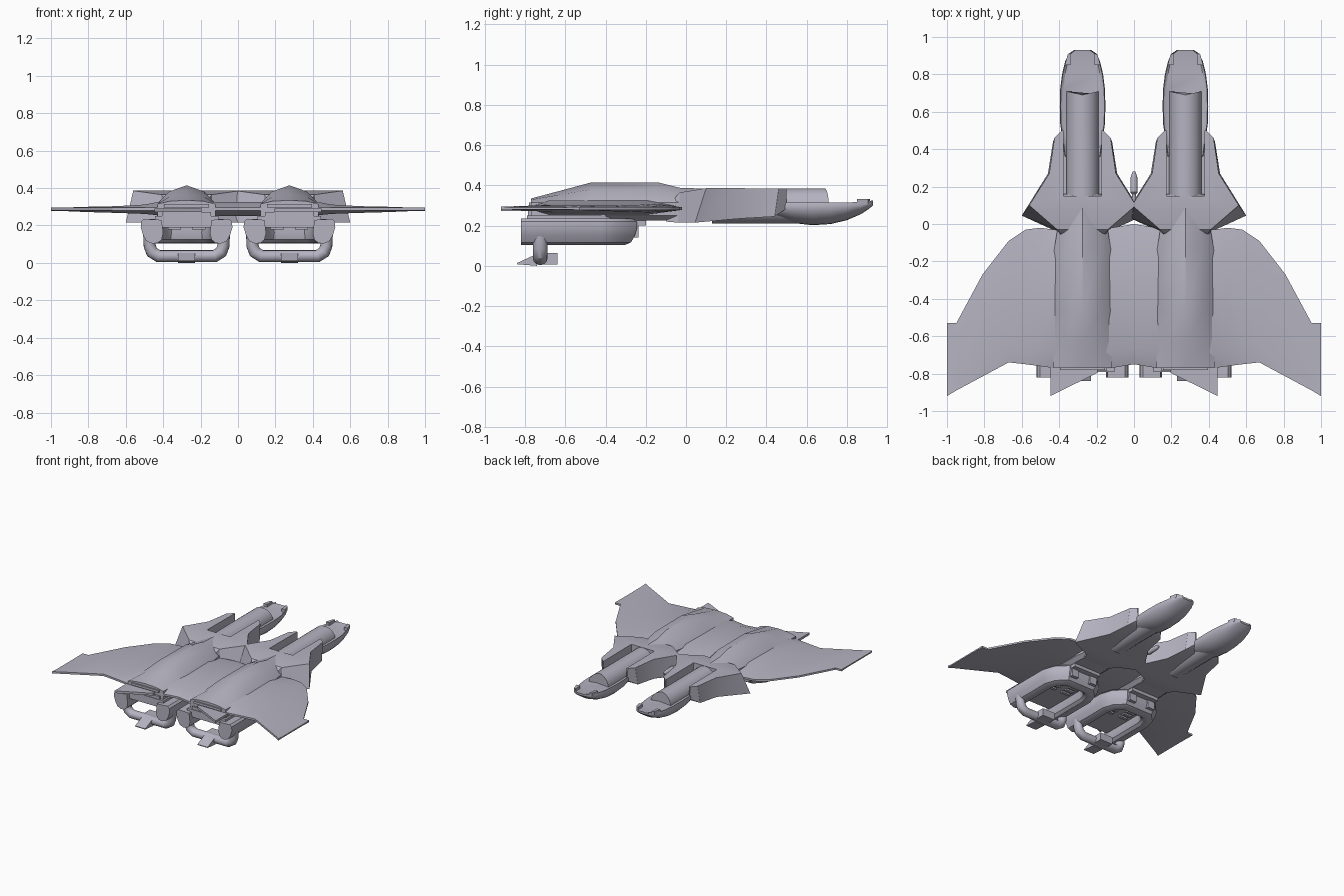
import bpy, bmesh, math
from mathutils import Vector

if "Cube" in bpy.data.objects:
    bpy.data.objects.remove(bpy.data.objects["Cube"], do_unlink=True)

hull = bpy.data.materials.new("lilac_grey_hull")
hull.use_nodes = True
COLOUR = (0.46, 0.45, 0.53, 1)
hull.diffuse_color = COLOUR
hull.node_tree.nodes["Principled BSDF"].inputs["Base Color"].default_value = COLOUR
parts = []
POD = 0.275  # offset of each twin body from the centre line


def finish(name, bm):
    bmesh.ops.remove_doubles(bm, verts=bm.verts, dist=0.0001)
    bmesh.ops.recalc_face_normals(bm, faces=bm.faces)
    mesh = bpy.data.meshes.new(name)
    bm.to_mesh(mesh)
    bm.free()
    mesh.materials.append(hull)
    obj = bpy.data.objects.new(name, mesh)
    bpy.context.collection.objects.link(obj)
    parts.append(obj)
    return obj


def loft(name, rings):
    """Skin a list of equal closed rings and cap both ends."""
    bm = bmesh.new()
    rows = [[bm.verts.new(p) for p in ring] for ring in rings]
    n = len(rows[0])
    for a, b in zip(rows, rows[1:]):
        for i in range(n):
            bm.faces.new((a[i], a[(i + 1) % n], b[(i + 1) % n], b[i]))
    bm.faces.new(rows[0])
    bm.faces.new(rows[-1])
    return finish(name, bm)


def prism(name, outline, z0, z1):
    return loft(name, [[(x, y, z) for x, y in outline] for z in (z0, z1)])


def box(name, x0, x1, y0, y1, z0, z1):
    return prism(name, [(x0, y0), (x1, y0), (x1, y1), (x0, y1)], z0, z1)


def sweep(name, path, section, axis):
    """Carry a section (outward offset, offset along axis) along a flat path."""
    axis = Vector(axis)
    path = [Vector(p) for p in path]
    rings = []
    for i, p in enumerate(path):
        before = (p - path[max(i - 1, 0)]).normalized()
        after = (path[min(i + 1, len(path) - 1)] - p).normalized()
        out = (before + after).normalized().cross(axis)
        stretch = 1.0
        if 0 < i < len(path) - 1:
            stretch = 1 / max(0.6, math.cos(before.angle(after) / 2))
        rings.append([p + out * u * stretch + axis * v for u, v in section])
    return loft(name, rings)


def oval(rx, rz, n=16):
    return [(rx * math.cos(math.tau * i / n), rz * math.sin(math.tau * i / n)) for i in range(n)]


# Wings: x, front y, rear y, top z, bottom z
stations = [(0, -0.0, -0.75, 0.325, 0.25), (0.12, -0.02, -0.77, 0.325, 0.25),
            (0.43, -0.03, -0.77, 0.325, 0.255), (0.50, -0.02, -0.76, 0.312, 0.262),
            (0.58, -0.03, -0.75, 0.307, 0.265), (0.67, -0.09, -0.74, 0.303, 0.268),
            (0.81, -0.27, -0.815, 0.3, 0.272), (0.95, -0.53, -0.89, 0.294, 0.278),
            (1.0, -0.53, -0.92, 0.291, 0.281)]
for side, label in ((1, "left"), (-1, "right")):
    rings = []
    for x, front, rear, top, low in stations:
        chord = front - rear
        a, b = front - 0.22 * chord, rear + 0.12 * chord
        rings.append([(side * x, y, z) for y, z in (
            (front, 0.292), (a, top), (b, top), (rear, 0.295),
            (rear, 0.28), (b, low), (a, low), (front, 0.278))])
    loft("wing_" + label, rings)

for side, label in ((1, "left"), (-1, "right")):
    cx = side * POD

    # Ridged fuselage: y, half width, ridge z
    rings = []
    for y, h, top in ((-0.77, 0.155, 0.335), (-0.63, 0.157, 0.372), (-0.47, 0.158, 0.415),
                      (-0.14, 0.152, 0.415), (-0.03, 0.135, 0.388), (0.16, 0.1, 0.382)):
        mid = 0.32 + 0.64 * (top - 0.32)
        rings.append([(cx + u * h, y, z) for u, z in (
            (-0.8, 0.225), (-1, 0.25), (-1, 0.315), (-0.6, mid), (0, top),
            (0.6, mid), (1, 0.315), (1, 0.25), (0.8, 0.225))])
    loft("fuselage_" + label, rings)

    # Angular shoulder: lower then upper (half width, y, z) for each rib
    ribs = [((0.12, -0.10, 0.22), (0.12, -0.05, 0.345)),
            ((0.14, -0.04, 0.215), (0.135, -0.03, 0.365)),
            ((0.325, 0.045, 0.215), (0.285, 0.10, 0.386)),
            ((0.185, 0.27, 0.235), (0.178, 0.27, 0.386)),
            ((0.158, 0.44, 0.245), (0.15, 0.46, 0.384)),
            ((0.105, 0.5, 0.285), (0.112, 0.5, 0.384))]
    shoulder = loft("shoulder_" + label, [
        [(cx - a[0], a[1], a[2]), (cx + a[0], a[1], a[2]),
         (cx + b[0], b[1], b[2]), (cx - b[0], b[1], b[2])] for a, b in ribs])

    # Channel cut along the shoulder for the barrel
    cutter = box("channel_cutter", cx - 0.102, cx + 0.102, 0.15, 0.6, 0.3, 0.5)
    parts.remove(cutter)
    cut = shoulder.modifiers.new("channel", "BOOLEAN")
    cut.object = cutter
    cut.solver = "EXACT"
    bpy.context.view_layer.objects.active = shoulder
    bpy.ops.object.modifier_apply(modifier="channel")
    bpy.data.objects.remove(cutter, do_unlink=True)

    # Barrel between shoulder and nose
    loft("barrel_" + label, [[(cx + u, y + (0.02 * abs(u) / 0.0875 if y > 0.5 else 0), 0.297 + v)
                              for u, v in oval(0.0875, 0.0875, 28)] for y in (0.13, 0.69)])

    # Boat-shaped nose: y, half width, deck z, keel z
    rings = []
    for y, h, deck, keel in ((0.36, 0.095, 0.31, 0.265), (0.45, 0.108, 0.31, 0.235),
                             (0.54, 0.12, 0.31, 0.212), (0.63, 0.122, 0.31, 0.202),
                             (0.72, 0.12, 0.31, 0.208), (0.80, 0.11, 0.31, 0.227),
                             (0.87, 0.093, 0.313, 0.257), (0.91, 0.075, 0.317, 0.283),
                             (0.93, 0.045, 0.32, 0.302)):
        ring = [(cx + h * math.cos(math.pi * i / 12), y,
                 deck - 0.012 - (deck - 0.012 - keel) * math.sin(math.pi * i / 12)) for i in range(13)]
        rings.append(ring + [(cx - h * 0.96, y, deck + 0.005), (cx - h * 0.85, y, deck - 0.003),
                             (cx + h * 0.85, y, deck - 0.003), (cx + h * 0.96, y, deck + 0.005)])
    loft("nose_" + label, rings)
    for s in (-1, 1):
        prism("nose_stud_" + label, [(cx + s * u, y) for u, y in (
            (0.065, 0.85), (0.095, 0.85), (0.08, 0.905), (0.06, 0.915))], 0.305, 0.333)

    # Horseshoe engine nacelle with recessed roof
    horseshoe = [(0.183, -0.82), (0.183, -0.43), (0.16, -0.36), (0.105, -0.305),
                 (-0.105, -0.305), (-0.16, -0.36), (-0.183, -0.43), (-0.183, -0.82)]
    section = [(-0.05, 0.23), (0.045, 0.235), (0.06, 0.22), (0.062, 0.19), (0.05, 0.15),
               (0.032, 0.117), (0, 0.103), (-0.03, 0.107), (-0.05, 0.125), (-0.058, 0.16)]
    sweep("nacelle_" + label, [(cx + u, y, 0) for u, y in horseshoe], section, (0, 0, 1))
    prism("nacelle_roof_" + label, [(cx + u, y) for u, y in (
        (0.17, -0.79), (0.17, -0.43), (0.1, -0.3), (-0.1, -0.3), (-0.17, -0.43), (-0.17, -0.79))],
        0.19, 0.25)
    for s in (-1, 1):
        for k in range(3):
            y = -0.44 - 0.045 * k
            box("vent_slat_" + label, cx + s * 0.03, cx + s * 0.1, y - 0.012, y + 0.012, 0.178, 0.195)
        box("front_pipe_" + label, cx + s * 0.085 - 0.03, cx + s * 0.085 + 0.03, -0.27, -0.235, 0.14, 0.235)
    box("front_mount_" + label, cx - 0.12, cx + 0.12, -0.28, -0.2, 0.2, 0.25)

    # Lower hoop, its centre block and tail wedge
    hoop = [(0.2, 0.15), (0.197, 0.09), (0.185, 0.058), (0.15, 0.036),
            (-0.15, 0.036), (-0.185, 0.058), (-0.197, 0.09), (-0.2, 0.15)]
    sweep("hoop_" + label, [(cx + u, -0.725, z) for u, z in hoop], oval(0.032, 0.036), (0, 1, 0))
    box("hoop_block_" + label, cx - 0.055, cx + 0.055, -0.74, -0.64, 0.006, 0.064)
    loft("hoop_wedge_" + label, [[(cx + u, y, z) for y, z in (
        (-0.84, 0.008), (-0.84, 0.014), (-0.74, 0.06), (-0.74, 0.0))] for u in (-0.045, 0.045)])

    # Exhaust slot and swept tail flap
    box("exhaust_" + label, cx - 0.13, cx + 0.13, -0.785, -0.74, 0.25, 0.272)
    box("exhaust_lip_" + label, cx - 0.12, cx + 0.12, -0.78, -0.74, 0.297, 0.315)
    prism("tail_flap_" + label, [(cx + side * u, y) for u, y in (
        (0.172, -0.74), (0.172, -0.92), (-0.08, -0.795), (-0.08, -0.74))], 0.272, 0.29)

# Central probe between the twin bodies
loft("centre_probe", [[(u, y, 0.3 + v) for u, v in oval(r, r, 12)] for y, r in (
    (0.05, 0.012), (0.16, 0.012), (0.17, 0.02), (0.25, 0.018), (0.28, 0.008))])

# Smooth shading with crisp edges
bpy.ops.object.select_all(action="DESELECT")
for obj in parts:
    obj.select_set(True)
bpy.context.view_layer.objects.active = parts[0]
bpy.ops.object.shade_smooth_by_angle(angle=math.radians(32))
